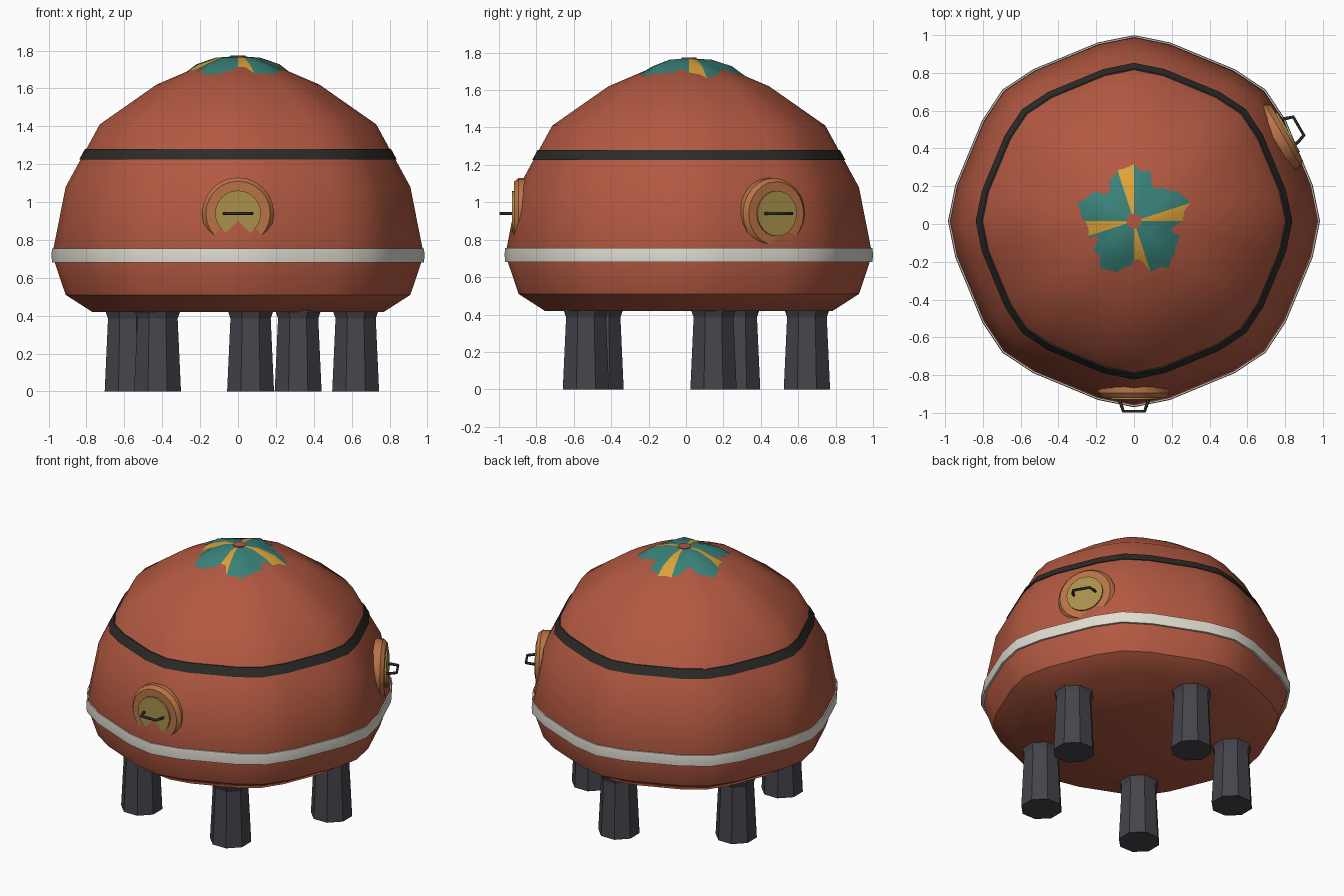
import bpy, bmesh, math
from mathutils import Matrix, Vector

if "Cube" in bpy.data.objects:
    bpy.data.objects.remove(bpy.data.objects["Cube"])

CY = 0.015  # body axis sits slightly behind the origin


def mat(name, c):
    m = bpy.data.materials.new(name)
    m.diffuse_color = (*c, 1)
    m.use_nodes = True
    m.node_tree.nodes["Principled BSDF"].inputs["Base Color"].default_value = m.diffuse_color
    return m


RUST = mat("rust", (0.45, 0.10, 0.053))
WHITE = mat("off_white", (0.75, 0.72, 0.64))
BLACK = mat("black", (0.025, 0.024, 0.022))
GREY = mat("dark_grey", (0.058, 0.058, 0.07))
TEAL = mat("teal", (0.04, 0.22, 0.19))
GOLD = mat("gold", (0.72, 0.36, 0.04))
COPPER = mat("copper", (0.48, 0.17, 0.06))
BRASS = mat("brass", (0.40, 0.28, 0.07))


def finish(name, bm, mats, angle=None, matrix=None):
    bmesh.ops.recalc_face_normals(bm, faces=bm.faces)
    me = bpy.data.meshes.new(name)
    bm.to_mesh(me)
    bm.free()
    for m in mats:
        me.materials.append(m)
    ob = bpy.data.objects.new(name, me)
    bpy.context.collection.objects.link(ob)
    if matrix:
        ob.matrix_world = matrix
    if angle:
        bpy.ops.object.select_all(action='DESELECT')
        ob.select_set(True)
        bpy.context.view_layer.objects.active = ob
        bpy.ops.object.shade_smooth_by_angle(angle=math.radians(angle))
    return ob


def lathe(profile, section, closed=False):
    """Sweep (radius, z) points round a unit section; cap the ends if open."""
    bm = bmesh.new()
    rings = [[bm.verts.new((r * x, r * y, z)) for x, y in section] for r, z in profile]
    n = len(section)
    pairs = list(zip(rings, rings[1:])) + ([(rings[-1], rings[0])] if closed else [])
    for a, b in pairs:
        for i in range(n):
            j = (i + 1) % n
            bm.faces.new((a[i], a[j], b[j], b[i]))
    if not closed:
        bm.faces.new(rings[0])
        bm.faces.new(rings[-1])
    return bm


def circle(n, start=0.0):
    return [(math.cos(start + i * math.tau / n), math.sin(start + i * math.tau / n)) for i in range(n)]


# Body cross-section: rounded octagon, corners every 45 degrees with flats between
section = []
for k in range(8):
    for off, r in ((0, 1.0), (11.4, 0.98), (33.6, 0.98)):
        a = math.radians(45 * k + off)
        section.append((r * math.cos(a), r * math.sin(a)))
AXIS = Matrix.Translation((0, CY, 0))

# Domed body
body = [(0.77, 0.42), (0.91, 0.51), (0.981, 0.72), (0.91, 1.08), (0.73, 1.41),
        (0.43, 1.62), (0.22, 1.71), (0.02, 1.757)]
finish("body", lathe(body, section), [RUST], 35, AXIS)

# Painted bands
finish("white_band", lathe([(0.95, 0.68), (0.982, 0.68), (0.985, 0.72), (0.982, 0.755), (0.95, 0.755)],
                           section, True), [WHITE], 35, AXIS)
finish("black_band", lathe([(0.79, 1.225), (0.838, 1.225), (0.808, 1.28), (0.76, 1.28)],
                           section, True), [BLACK], 35, AXIS)

# Five tapered octagonal legs
for i in range(5):
    a = math.radians(12 + 72 * i)
    leg = lathe([(0.134, 0), (0.115, 0.385), (0.128, 0.42), (0.128, 0.44)], circle(8, math.pi / 8))
    finish(f"leg_{i + 1}", leg, [GREY], None,
           Matrix.Translation((0.635 * math.cos(a), CY + 0.635 * math.sin(a), 0)))

# Scalloped star canopy on top, every fifth wedge gold
bm = bmesh.new()
rows = []
for t, z in ((0.03, 1.77), (0.38, 1.762), (0.7, 1.727), (1.0, 1.674)):
    row = []
    for i in range(20):
        a = math.radians(18 * i)
        wave = 0.04 * math.cos(5 * (a - math.pi / 2))
        r = t * (0.29 + wave)
        row.append(bm.verts.new((r * math.cos(a), r * math.sin(a), z - (0.5 * wave if t == 1 else 0))))
    rows.append(row)
for a, b in zip(rows, rows[1:]):
    for i in range(20):
        j = (i + 1) % 20
        f = bm.faces.new((a[i], b[i], b[j], a[j]))
        f.material_index = 1 if i % 5 == 0 else 0
finish("star_canopy", bm, [TEAL, GOLD], 40, AXIS)
finish("canopy_button", lathe([(0.04, 1.75), (0.04, 1.773)], circle(16)), [RUST], None, AXIS)


def hatch(prefix, angle):
    """Round hatch: local z points out of the body, local y is up."""
    a = math.radians(angle)
    out, up = Vector((math.cos(a), math.sin(a), 0)), Vector((0, 0, 1))
    side = up.cross(out)
    m = Matrix((side, up, out)).transposed().to_4x4()
    m.translation = Vector((0, CY, 0.94))
    ring = [(0.12, 0.86), (0.19, 0.86), (0.19, 0.91), (0.17, 0.935), (0.12, 0.935)]
    finish(prefix + "_ring", lathe(ring, circle(24), True), [COPPER], 30, m)
    finish(prefix + "_door", lathe([(0.121, 0.86), (0.121, 0.945)], circle(24)), [BRASS], 30, m)
    # bent rod handle
    cu = bpy.data.curves.new(prefix + "_handle", 'CURVE')
    cu.dimensions = '3D'
    cu.bevel_depth = 0.009
    cu.bevel_resolution = 1
    cu.use_fill_caps = True
    sp = cu.splines.new('POLY')
    pts = [(-0.072, 0.935), (-0.072, 0.96), (-0.056, 1.006), (0.056, 1.006), (0.072, 0.96), (0.072, 0.935)]
    sp.points.add(len(pts) - 1)
    for p, (x, z) in zip(sp.points, pts):
        p.co = (x, 0, z, 1)
    cu.materials.append(BLACK)
    ob = bpy.data.objects.new(prefix + "_handle", cu)
    ob.matrix_world = m
    bpy.context.collection.objects.link(ob)


hatch("front_hatch", -90)
hatch("side_hatch", 30)
